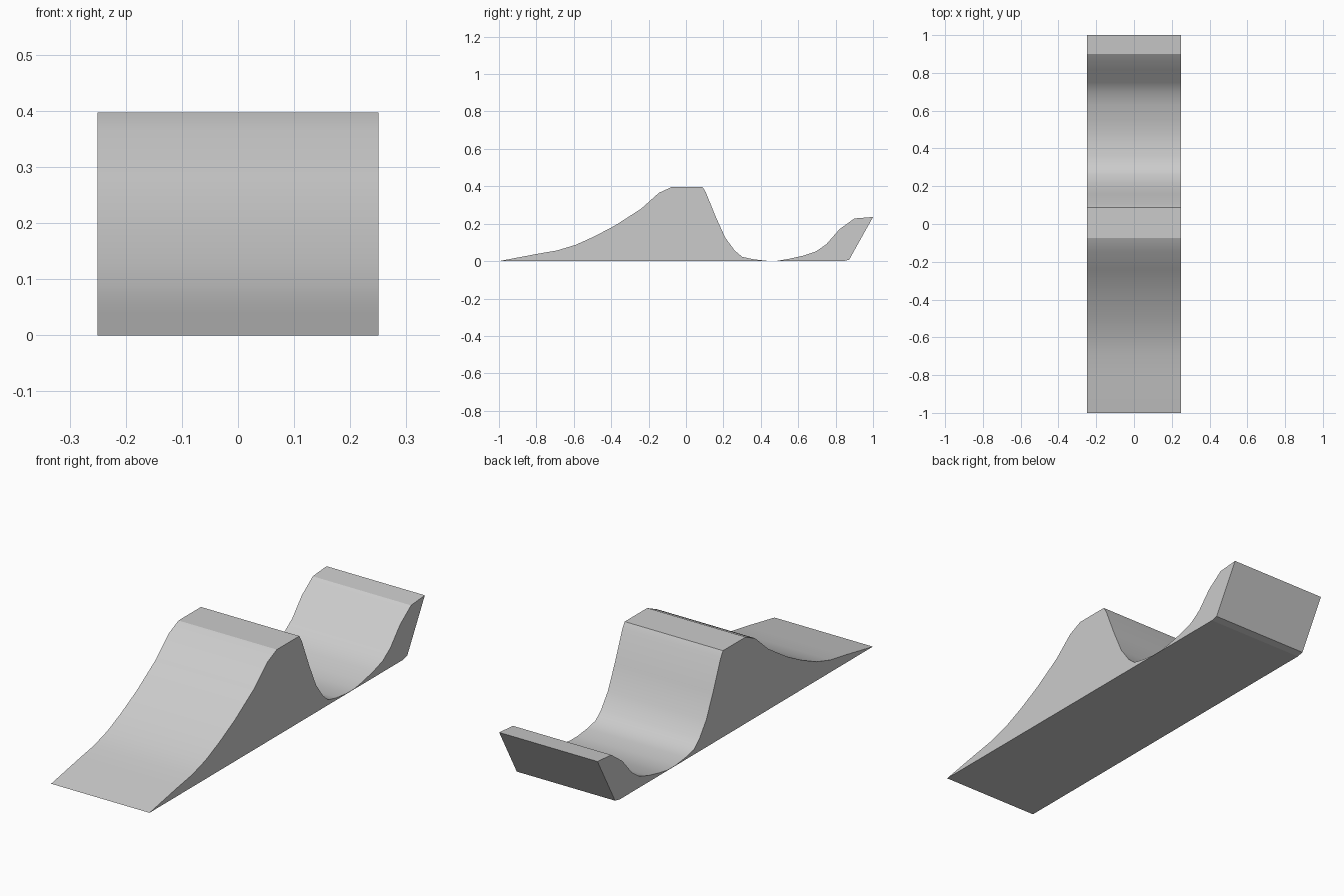
import bpy, bmesh

if "Cube" in bpy.data.objects:
    bpy.data.objects.remove(bpy.data.objects["Cube"])

HALF_WIDTH = 0.25

# Side profile (y, z, sharp crease?) from the front toe over the hump to the rear lip
PROFILE = [
    (-1.0, 0.0, True), (-0.80, 0.038, False), (-0.69, 0.057, False),
    (-0.59, 0.087, False), (-0.49, 0.132, False), (-0.38, 0.19, False),
    (-0.24, 0.28, False), (-0.145, 0.365, False), (-0.075, 0.397, True),
    (0.088, 0.397, True), (0.105, 0.37, False), (0.16, 0.235, False),
    (0.21, 0.125, False), (0.26, 0.057, False), (0.30, 0.023, False),
    (0.36, 0.01, False), (0.43, 0.002, False), (0.49, 0.002, False),
    (0.55, 0.012, False), (0.63, 0.03, False), (0.695, 0.052, False),
    (0.75, 0.09, False), (0.82, 0.17, False), (0.90, 0.228, True),
    (1.0, 0.236, True), (0.872, 0.007, True), (0.84, 0.0, True),
]

# Ramp body: profile extruded across the width
bm = bmesh.new()
left = [bm.verts.new((-HALF_WIDTH, y, z)) for y, z, _ in PROFILE]
right = [bm.verts.new((HALF_WIDTH, y, z)) for y, z, _ in PROFILE]
caps = [bm.faces.new(left), bm.faces.new(right[::-1])]
n = len(PROFILE)
for i in range(n):
    j = (i + 1) % n
    bm.faces.new((left[i], right[i], right[j], left[j])).smooth = True

# Sharp side outlines and creases, smooth rolling surface elsewhere
for cap in caps:
    for edge in cap.edges:
        edge.smooth = False
for l, r, (_, _, sharp) in zip(left, right, PROFILE):
    if sharp:
        bm.edges.get((l, r)).smooth = False
bmesh.ops.recalc_face_normals(bm, faces=bm.faces)

mesh = bpy.data.meshes.new("ramp_body")
bm.to_mesh(mesh)
bm.free()
bpy.context.collection.objects.link(bpy.data.objects.new("ramp_body", mesh))
